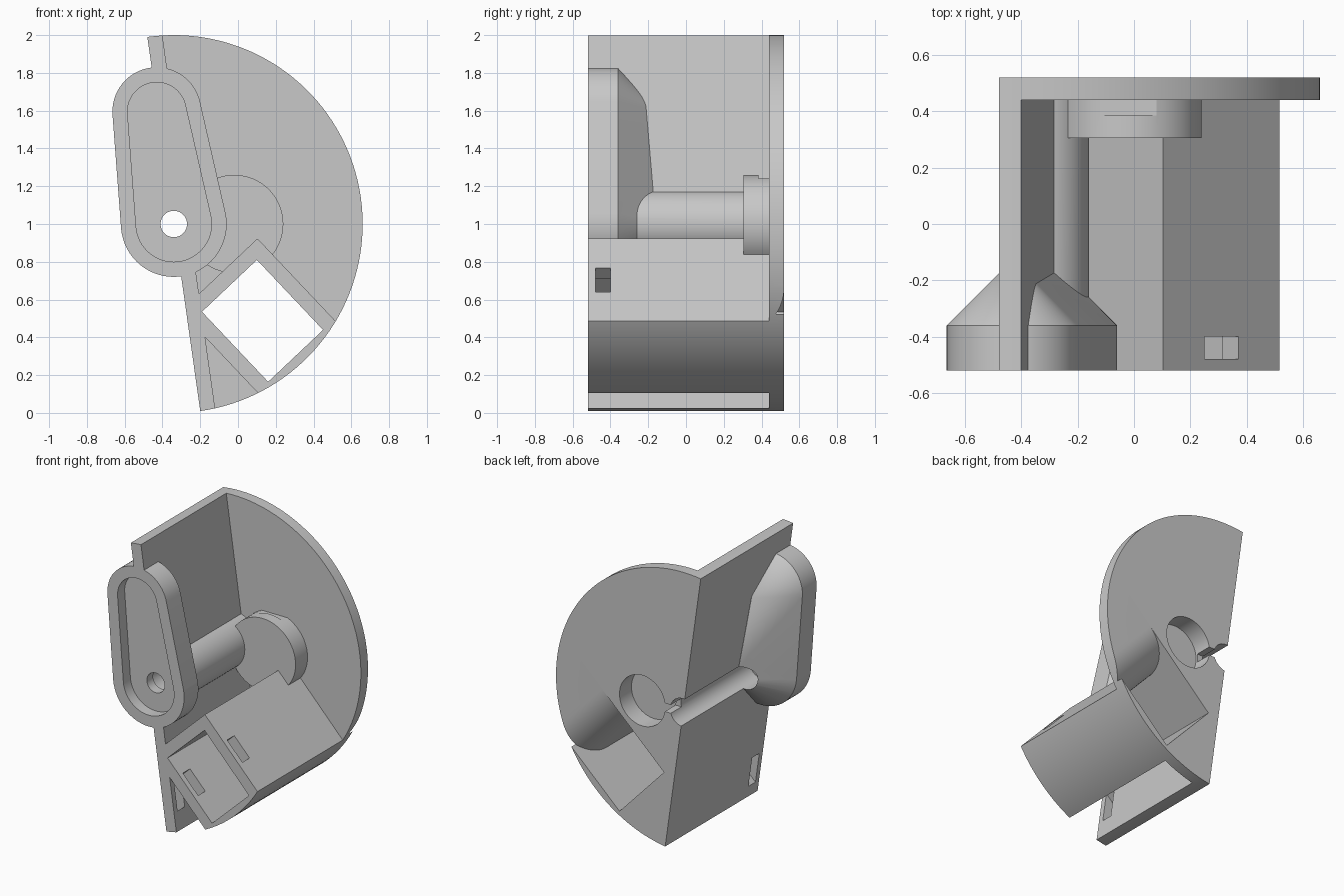
import bpy, bmesh, math
from mathutils import Vector

cube = bpy.data.objects.get("Cube")
if cube:
    bpy.data.objects.remove(cube, do_unlink=True)

FRONT, BACK, PLATE = -0.52, 0.52, 0.44
AXIS = Vector((-0.34, 0, 1.0))                 # pivot axis and disc centre
ALONG = Vector((0.14, 0, -0.99)).normalized()  # straight edge, downward
NORMAL = Vector((-ALONG.z, 0, ALONG.x))        # from straight edge into the disc
WALL = 0.08
HUB = Vector((-0.02, 0, 1.0))
CORNER = Vector((0.10, 0, 0.81))               # top corner of the square channel
E1 = Vector((0.687, 0, -0.727)).normalized()
E2 = Vector((-E1.z, 0, E1.x))
WIDTH, HEIGHT = 0.51, 0.40


def finish(name, bm):
    bmesh.ops.recalc_face_normals(bm, faces=bm.faces[:])
    mesh = bpy.data.meshes.new(name)
    bm.to_mesh(mesh)
    bm.free()
    ob = bpy.data.objects.new(name, mesh)
    bpy.context.collection.objects.link(ob)
    return ob


def hull(name, points):
    bm = bmesh.new()
    for p in points:
        bm.verts.new(p)
    bmesh.ops.convex_hull(bm, input=bm.verts[:])
    loose = [v for v in bm.verts if not v.link_faces]
    bmesh.ops.delete(bm, geom=loose, context="VERTS")
    return finish(name, bm)


def prism(name, points, sweep):
    bm = bmesh.new()
    a = [bm.verts.new(p) for p in points]
    b = [bm.verts.new(p + sweep) for p in points]
    bm.faces.new(a)
    bm.faces.new(b[::-1])
    for i in range(len(a)):
        bm.faces.new((a[i - 1], b[i - 1], b[i], a[i]))
    return finish(name, bm)


def extrude_y(name, points, y0, y1):
    return prism(name, [Vector((p.x, y0, p.z)) for p in points], Vector((0, y1 - y0, 0)))


def circle(c, r, y=0, n=64):
    return [Vector((c.x + r * math.cos(2 * math.pi * i / n), y,
                    c.z + r * math.sin(2 * math.pi * i / n))) for i in range(n)]


def cylinder(name, c, r, y0, y1):
    return extrude_y(name, circle(c, r), y0, y1)


def slanted_box(name, origin, u, v, us, vs, y0, y1):
    corners = ((us[0], vs[0]), (us[1], vs[0]), (us[1], vs[1]), (us[0], vs[1]))
    return extrude_y(name, [origin + u * s + v * t for s, t in corners], y0, y1)


def combine(a, b, operation):
    mod = a.modifiers.new("combine", "BOOLEAN")
    mod.operation, mod.solver, mod.object = operation, "EXACT", b
    bpy.context.view_layer.update()
    graph = bpy.context.evaluated_depsgraph_get()
    mesh = bpy.data.meshes.new_from_object(a.evaluated_get(graph))
    a.modifiers.clear()
    a.data = mesh
    bpy.data.objects.remove(b, do_unlink=True)


# Square channel, shaft and hub
body = slanted_box("bracket_body", CORNER, E1, E2, (-WALL, WIDTH + 0.4),
                   (-HEIGHT - WALL, WALL), FRONT, PLATE + 0.02)
combine(body, cylinder("shaft", AXIS, 0.18, -0.36, PLATE + 0.02), "UNION")
hub = cylinder("hub", HUB, 0.26, 0.305, PLATE + 0.03)
flat = slanted_box("hub_flat", HUB, Vector((1, 0, 0)), Vector((0, 0, 1)),
                   (-0.3, 0.3), (0.24, 0.4), 0.385, 0.6)
combine(hub, flat, "DIFFERENCE")
combine(body, hub, "UNION")

# Flat side wall and back plate, then everything trimmed to the half disc
combine(body, slanted_box("side_wall", AXIS, ALONG, NORMAL, (-1.2, 1.2), (-0.3, WALL),
                          FRONT, BACK - 0.01), "UNION")
combine(body, slanted_box("back_plate", AXIS, ALONG, NORMAL, (-1.3, 1.3), (-0.4, 1.5),
                          PLATE, BACK), "UNION")
arc = [AXIS + ALONG * math.cos(math.pi * i / 72) + NORMAL * math.sin(math.pi * i / 72)
       for i in range(73)]
combine(body, extrude_y("half_disc", arc, -1, 1), "INTERSECT")

# Tapering arm housing on the front
TIP = Vector((-0.43, 0, 1.595))
R_LOW, R_TOP = 0.28, 0.235
shell = []
for y in (FRONT, -0.36):
    shell += circle(AXIS, R_LOW, y) + circle(TIP, R_TOP, y)
shell += [Vector((AXIS.x, -0.36 + R_LOW, AXIS.z)), Vector((TIP.x, -0.36 + R_TOP, TIP.z))]
combine(body, hull("arm_housing", shell), "UNION")

# Arm recess, pivot bore and pin hole
recess = []
for y in (FRONT - 0.1, FRONT + 0.08):
    recess += circle(AXIS, R_LOW - WALL, y) + circle(TIP, R_TOP - WALL, y)
combine(body, hull("arm_recess", recess), "DIFFERENCE")
combine(body, cylinder("pivot_bore", AXIS, 0.10, -0.37, 0.7), "DIFFERENCE")
combine(body, cylinder("pin_hole", AXIS, 0.07, -0.7, 0), "DIFFERENCE")

# Hub pocket on the back, with a narrow slot to the bore
combine(body, cylinder("hub_pocket", HUB, 0.18, 0.385, 0.7), "DIFFERENCE")
combine(body, slanted_box("pocket_slot", HUB, Vector((1, 0, 0)), Vector((0, 0, 1)),
                          (-0.3, -0.08), (-0.03, 0.03), 0.40, 0.7), "DIFFERENCE")

# Square channel opening, its rounded back lip and the strap slots
combine(body, slanted_box("channel", CORNER, E1, E2, (0, WIDTH), (-HEIGHT, 0), -0.7, 0.7),
        "DIFFERENCE")
LIP = 0.27
profile = [(-0.03, 0.6), (LIP, 0.6)]
for i in range(17):
    a = math.pi / 2 * i / 16
    profile.append((LIP * (1 - math.sin(a)), BACK - LIP * (1 - math.cos(a))))
profile.append((-0.03, BACK - LIP))
lip = prism("channel_lip", [CORNER + E2 * t + Vector((0, y, 0)) for t, y in profile], E1 * WIDTH)
combine(body, lip, "DIFFERENCE")
combine(body, slanted_box("strap_slot", CORNER, E1, E2, (0.135, 0.31), (-0.9, 0.3),
                          -0.48, -0.40), "DIFFERENCE")

# Single grey finish
grey = bpy.data.materials.new("plain_grey")
grey.use_nodes = True
colour = (0.58, 0.58, 0.58, 1)
grey.diffuse_color = colour
grey.node_tree.nodes["Principled BSDF"].inputs["Base Color"].default_value = colour
body.data.materials.clear()
body.data.materials.append(grey)
for poly in body.data.polygons:
    poly.material_index = 0

bpy.ops.object.select_all(action="DESELECT")
body.select_set(True)
bpy.context.view_layer.objects.active = body
bpy.ops.object.shade_smooth_by_angle(angle=math.radians(25))
